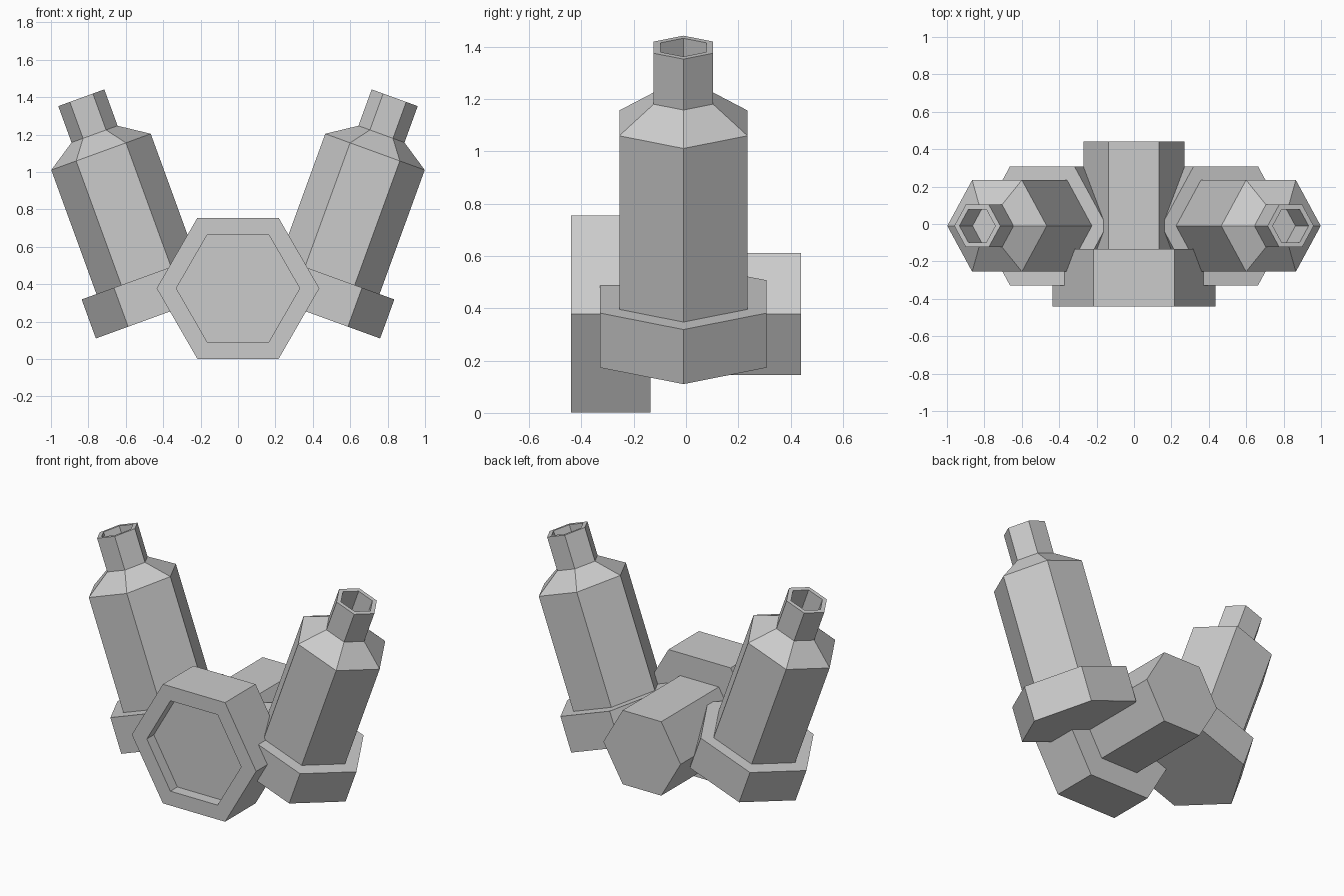
import bpy, bmesh
from math import cos, sin, pi, radians

if "Cube" in bpy.data.objects:
    bpy.data.objects.remove(bpy.data.objects["Cube"])


def hex_turned(name, profile, location, rotation):
    """Six-sided turned solid: profile of (height, radius) along local z, capped at both ends."""
    bm = bmesh.new()
    rings = [[bm.verts.new((r * cos(i * pi / 3), r * sin(i * pi / 3), h)) for i in range(6)]
             for h, r in profile]
    for a, b in zip(rings, rings[1:]):
        for i in range(6):
            j = (i + 1) % 6
            bm.faces.new((a[i], a[j], b[j], b[i]))
    bm.faces.new(rings[0][::-1])
    bm.faces.new(rings[-1])
    bmesh.ops.recalc_face_normals(bm, faces=bm.faces[:])
    mesh = bpy.data.meshes.new(name)
    bm.to_mesh(mesh)
    bm.free()
    obj = bpy.data.objects.new(name, mesh)
    obj.location = location
    obj.rotation_euler = rotation
    bpy.context.collection.objects.link(obj)
    return obj


# Central hub: narrow rear barrel, wide front cap with a shallow recess
hub_profile = [(0, 0.27), (0.575, 0.27), (0.575, 0.435), (0.88, 0.435),
               (0.88, 0.33), (0.81, 0.33)]
hex_turned("central_hub", hub_profile, (0, 0.44, 0.378), (radians(90), 0, 0))

# Tilted side barrels: base collar, body, shoulder, hollow neck
barrel_profile = [(0, 0.367), (0.222, 0.367), (0.222, 0.283), (0.928, 0.283),
                  (1.029, 0.131), (1.236, 0.131), (1.236, 0.102), (1.03, 0.102)]
for side, s in (("right", 1), ("left", -1)):
    hex_turned("barrel_" + side, barrel_profile, (s * 0.415, -0.01, 0.2355),
               (0, s * radians(20), 0))
